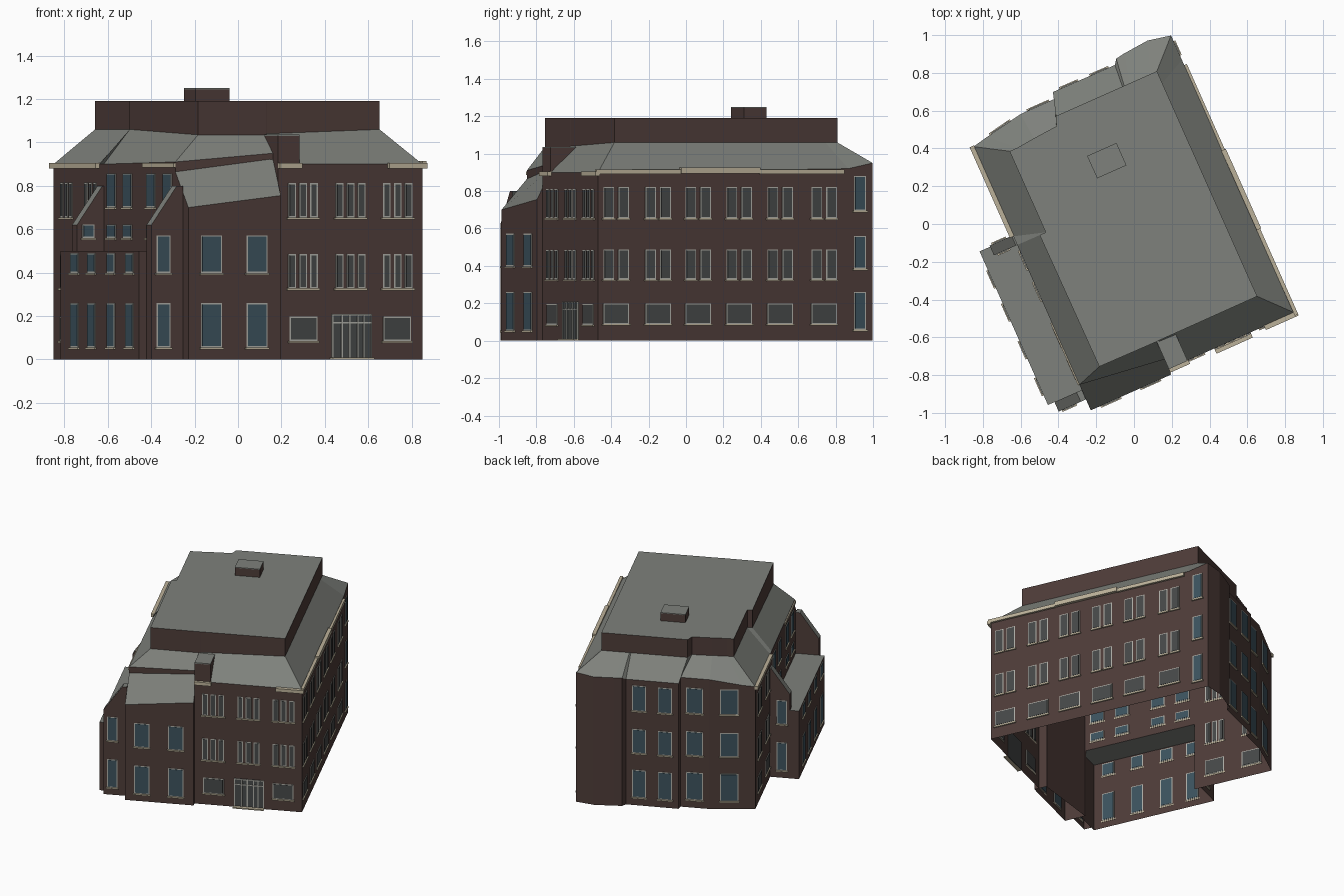
import bpy, bmesh, math
from mathutils import Matrix, Vector

if "Cube" in bpy.data.objects:
    bpy.data.objects.remove(bpy.data.objects["Cube"])

TURN = Matrix.Rotation(math.radians(24), 4, 'Z')   # the plan sits 24 degrees off the axes
COL = {'brick': (.075, .045, .04, 1), 'slate': (.21, .22, .2, 1), 'stone': (.5, .44, .32, 1),
       'blue_glass': (.045, .085, .11, 1), 'grey_glass': (.06, .065, .065, 1), 'frame': (.42, .42, .38, 1)}
mats = {}
for n, c in COL.items():
    mats[n] = bpy.data.materials.new(n)
    mats[n].diffuse_color = c
parts = {}


def part(name, mat):
    if name not in parts:
        parts[name] = (bmesh.new(), mat)
    return parts[name][0]


def face(bm, *pts):
    bm.faces.new([bm.verts.new(p) for p in pts])


def prism(bm, base, top, cap=True, bottom=False):
    """Shell joining two matching rings."""
    n = len(base)
    for i in range(n):
        j = (i + 1) % n
        face(bm, base[i], base[j], top[j], top[i])
    if cap:
        face(bm, *top)
    if bottom:
        face(bm, *reversed(base))


def block(bm, u0, u1, v0, v1, z0, z1, bottom=False):
    r = [(u0, v0), (u1, v0), (u1, v1), (u0, v1)]
    prism(bm, [(*p, z0) for p in r], [(*p, z1) for p in r], True, bottom)


def on_wall(bm, p, q, s, w, z0, z1, d0, d1):
    """Slab on wall p-q (outside is to the right), s along it, from depth d0 to d1."""
    p, q = Vector(p), Vector(q)
    t = (q - p).normalized()
    n = Vector((t.y, -t.x))
    c = p + t * s
    r = [c - t * w / 2 + n * d1, c + t * w / 2 + n * d1, c + t * w / 2 + n * d0, c - t * w / 2 + n * d0]
    prism(bm, [(*a, z0) for a in r], [(*a, z1) for a in r], True, True)


def window(p, q, s, w, z0, z1, glass='blue_glass', sill=True):
    on_wall(part('window_frames', 'frame'), p, q, s, w, z0, z1, -.004, .003)
    on_wall(part(glass + '_panes', glass), p, q, s, w - .012, z0 + .006, z1 - .006, -.006, .005)
    if sill:
        on_wall(part('window_sills', 'stone'), p, q, s, w + .014, z0 - .01, z0, -.002, .01)


# Main body: eave ring paired with the foot of the attic
ring = [((-.61, -.66, .91), (-.475, -.615, 1.035)), ((-.144, -.72, .95), (-.135, -.618, 1.035)),
        ((-.144, -.775, .9), (-.13, -.617, 1.04)), ((.585, -.775, .9), (.44, -.615, 1.06)),
        ((.585, .69, .92), (.44, .62, 1.06)), ((.585, .832, .95), (.44, .69, 1.06)),
        ((.46, .858, .94), (.4, .69, 1.06)), ((.32, .846, .94), (.28, .69, 1.06)),
        ((.27, .838, .94), (.25, .69, 1.06)), ((.25, .81, .92), (.24, .69, 1.06)),
        ((-.108, .813, .92), (-.145, .69, 1.06)), ((-.115, .776, .95), (-.165, .64, 1.06)),
        ((-.312, .776, .95), (-.3, .63, 1.06)), ((-.525, .737, .91), (-.4, .62, 1.06)),
        ((-.61, .72, .9), (-.445, .62, 1.06)), ((-.61, .2, .9), (-.445, .15, 1.06)),
        ((-.61, .15, .9), (-.48, .149, 1.06))]
walls, roof = part('main_walls', 'brick'), part('sloped_roof', 'slate')
N = len(ring)
for i in range(N):
    (a, ai), (b, bi) = ring[i], ring[(i + 1) % N]
    z = .5 if i == N - 1 else 0          # open to the side wing below its roof
    face(walls, (a[0], a[1], z), (b[0], b[1], z), b, a)
    face(roof, a, b, bi, ai)

# Attic storey, its flat roof and the penthouse
inner = [i for _, i in ring]
prism(part('attic_walls', 'brick'), [(x, y, z) for x, y, z in inner], [(x, y, 1.19) for x, y, z in inner], False)
face(part('attic_roof', 'slate'), *[(x, y, 1.19) for x, y, z in inner])
block(part('penthouse', 'brick'), -.08, .09, .3, .43, 1.19, 1.245)
block(part('penthouse_roof', 'slate'), -.08, .09, .3, .43, 1.243, 1.25)

# Block beside the front bay
block(part('stair_block', 'brick'), -.144, -.035, -.777, -.6, .88, 1.03)
block(part('stair_block_roof', 'slate'), -.144, -.035, -.777, -.6, 1.028, 1.036)

# Front bay with skewed lean-to roof
bay = part('bay_walls', 'brick')
L, R, F = -.61, -.144, -.808
face(bay, (L, F, 0), (R, F, 0), (R, F, .755), (L, F, .70))
face(bay, (R, F, 0), (R, -.715, 0), (R, -.715, .93), (R, F, .755))
face(bay, (L, -.655, 0), (L, F, 0), (L, F, .70), (L, -.655, .87))
face(part('bay_roof', 'slate'), (L, F, .70), (R, F, .755), (R, -.715, .93), (L, -.655, .87))

# Side wing with low flat roof, ended by two slant-topped gable walls
plan = [(-.61, .2), (-.806, .2), (-.806, -.69), (-.61, -.69)]
wing = part('wing_walls', 'brick')
for a, b in zip(plan[:2], plan[1:3]):
    face(wing, (*a, 0), (*b, 0), (*b, .5), (*a, .5))
face(wing, (-.806, -.69, 0), (-.768, -.69, 0), (-.768, -.69, .5), (-.806, -.69, .5))
face(part('wing_roof', 'slate'), *[(*p, .5) for p in plan])


def gable(u0, v0, v1, z0):
    bm, cop = part('gable_walls', 'brick'), part('gable_copings', 'slate')
    prof = [(u0, z0), (-.61, z0), (-.61, .8), (u0 + .128, .8), (u0, .62)]
    for v in (v0, v1):
        face(bm, *[(u, v, z) for u, z in prof])
    face(bm, (u0, v0, z0), (u0, v1, z0), (u0, v1, .62), (u0, v0, .62))
    for a, b in ((4, 3), (3, 2)):
        (ua, za), (ub, zb) = prof[a], prof[b]
        face(cop, (ua, v0, za), (ub, v0, zb), (ub, v1, zb), (ua, v1, za))


gable(-.768, -.745, -.69, 0)
gable(-.745, .15, .206, .45)

# Windows of the front: triplets, ground floor lights
f0, f1 = (0, -.775), (1, -.775)
for c in (-.018, .222, .46):
    for z0, z1 in ((.655, .812), (.328, .485)):
        for k in (-1, 0, 1):
            window(f0, f1, c + k * .055, .038, z0, z1, 'grey_glass', False)
        on_wall(part('window_sills', 'stone'), f0, f1, c, .165, z0 - .01, z0, -.002, .01)
for c in (-.016, .457):
    window(f0, f1, c, .14, .085, .197, 'grey_glass')

# Glazed entrance and its step
on_wall(part('entrance_glass', 'grey_glass'), f0, f1, .227, .2, 0, .21, -.004, .003)
bars = part('entrance_frame', 'frame')
for k in (-.098, -.05, -.012, .03, .06, .098):
    on_wall(bars, f0, f1, .227 + k, .007, 0, .21, 0, .008)
for z in (.165, .203):
    on_wall(bars, f0, f1, .227, .2, z, z + .007, 0, .008)
on_wall(part('entrance_step', 'stone'), f0, f1, .225, .21, 0, .008, 0, .03)

# Windows of the right side: pairs, wide ground floor lights, back corner column
r0, r1 = (.585, 0), (.585, 1)
for c in (-.67, -.425, -.19, .05, .29, .547):
    for z0, z1 in ((.655, .823), (.328, .487)):
        for k in (-.043, .043):
            window(r0, r1, c + k, .062, z0, z1, 'grey_glass')
    window(r0, r1, c, .15, .09, .2, 'grey_glass')
for z0, z1 in ((.695, .88), (.385, .56), (.06, .26)):
    window(r0, r1, .757, .07, z0, z1)
    # back wall columns
    for i, s, w in ((9, .09, .095), (9, .265, .095), (11, .095, .115), (12, .13, .12)):
        window(ring[i][0][:2], ring[i + 1][0][:2], s, w, z0, z1)

# Windows of the bay and the gable walls
for z0, z1 in ((.055, .26), (.398, .572)):
    for c in (-.495, -.265):
        window((0, F), (1, F), c, .105, z0, z1)
    window((0, -.745), (1, -.745), -.708, .07, z0, z1)
    window((0, .2 if z0 < .3 else .206), (-1, .2 if z0 < .3 else .206), .69, .07, z0, z1)
window((0, .15), (1, .15), -.689, .06, .56, .622)

# Windows of the left side: wing rows, rows above the wing, triplets
for v in (.04, -.152, -.37, -.583):
    for z0, z1 in ((.055, .26), (.398, .49)):
        window((-.806, 0), (-.806, -1), -v, .09, z0, z1)
for v in (.062, -.12, -.386, -.57):
    for z0, z1 in ((.56, .622), (.7, .857)):
        window((-.61, 0), (-.61, -1), -v, .1, z0, z1)
for v in (.573, .3):
    for z0, z1 in ((.655, .815), (.328, .485)):
        for k in (-.05, 0, .05):
            window((-.61, 0), (-.61, -1), -v + k, .037, z0, z1, 'grey_glass')
    window((-.61, 0), (-.61, -1), -v, .14, .085, .197, 'grey_glass')

# Stone cornices
cor = part('cornices', 'stone')
block(cor, -.144, -.03, -.797, -.77, .88, .904, True)
block(cor, .41, .6, -.797, -.77, .88, .904, True)
block(cor, .58, .6, -.79, -.295, .89, .915, True)
block(cor, .58, .606, -.295, .166, .893, .925, True)
block(cor, .58, .6, .166, .66, .89, .915, True)
block(cor, -.63, -.605, .2, .725, .88, .904, True)
block(cor, -.618, -.605, -.66, -.3, .885, .904, True)

for name, (bm, mat) in parts.items():
    bmesh.ops.remove_doubles(bm, verts=bm.verts, dist=1e-5)
    bmesh.ops.recalc_face_normals(bm, faces=bm.faces)
    bm.transform(TURN)
    me = bpy.data.meshes.new(name)
    bm.to_mesh(me)
    bm.free()
    me.materials.append(mats[mat])
    bpy.context.collection.objects.link(bpy.data.objects.new(name, me))

for m in bpy.data.materials:
    if m.users and not m.is_grease_pencil:
        m.use_nodes = True
        m.node_tree.nodes["Principled BSDF"].inputs["Base Color"].default_value = m.diffuse_color
